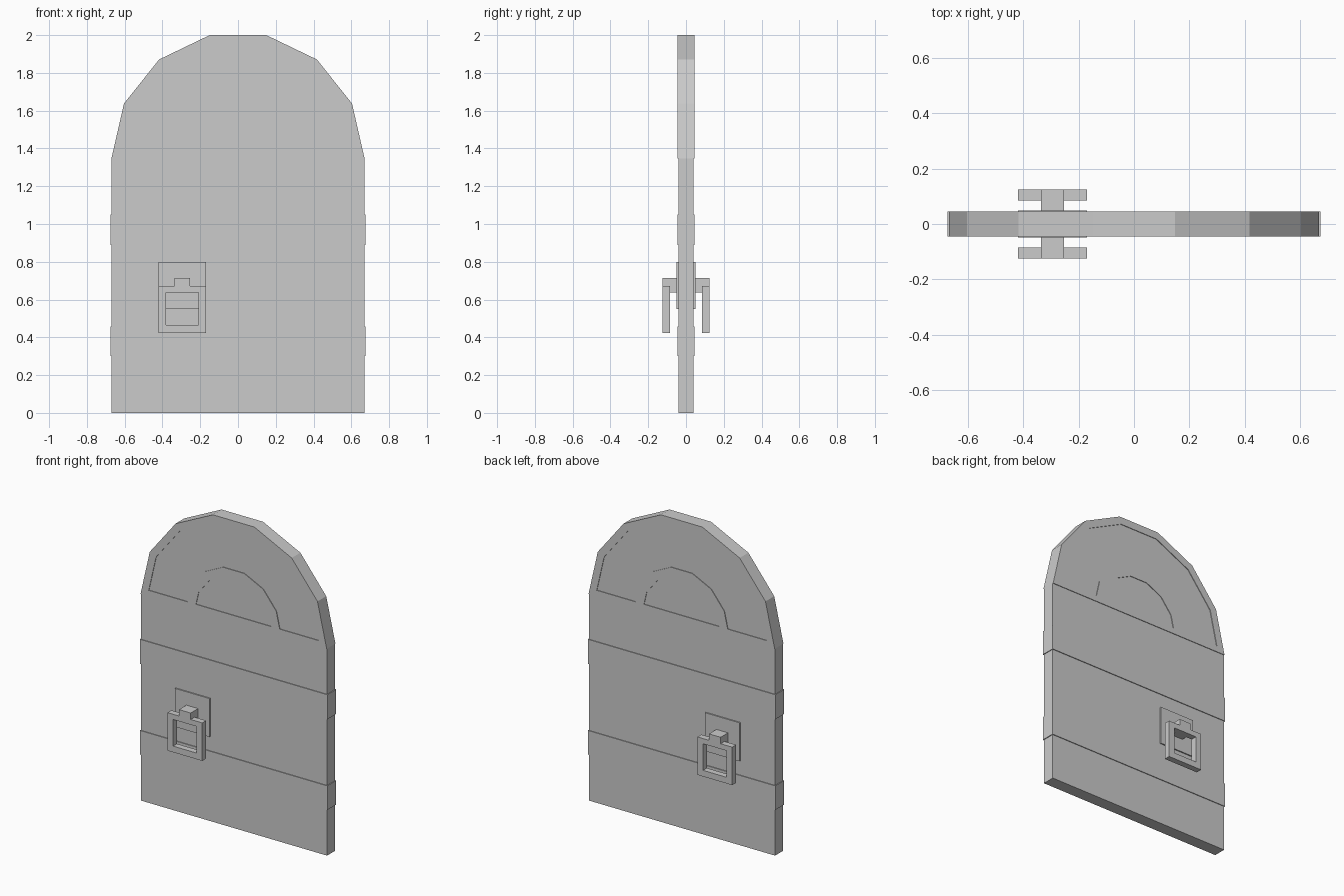
import bpy, bmesh
from math import sin, cos, pi
from mathutils import Matrix

cube = bpy.data.objects.get("Cube")
if cube:
    bpy.data.objects.remove(cube, do_unlink=True)

# One plain grey for the whole door
GREY = (0.6, 0.6, 0.6, 1)
mat = bpy.data.materials.new("plain_grey")
mat.use_nodes = True
mat.diffuse_color = GREY
mat.node_tree.nodes["Principled BSDF"].inputs["Base Color"].default_value = GREY

RADIUS, SPRING, SILL = 0.67, 1.347, 1.385
SEGMENTS = 7
BODY, TRIM = 0.041, 0.045      # half depths


def arc(r, base=SPRING):
    """Faceted half circle from right to left, cut off level at base."""
    pts = [(r * cos(pi * i / SEGMENTS), SPRING + r * sin(pi * i / SEGMENTS))
           for i in range(SEGMENTS + 1)]
    (x0, z0), (x1, z1) = pts[:2]
    x = x0 + (x1 - x0) * (base - z0) / (z1 - z0)
    return [(x, base)] + pts[1:-1] + [(-x, base)]


def rect(x0, x1, z0, z1):
    return [(x0, z0), (x1, z0), (x1, z1), (x0, z1)]


def slab(name, loops, y0, y1):
    """Extrude a front outline, with optional holes, from y0 to y1."""
    curve = bpy.data.curves.new(name, "CURVE")
    curve.dimensions, curve.fill_mode = "2D", "BOTH"
    curve.extrude = abs(y1 - y0) / 2
    for loop in loops:
        spline = curve.splines.new("POLY")
        spline.points.add(len(loop) - 1)
        for point, (x, z) in zip(spline.points, loop):
            point.co = (x, z, 0, 1)
        spline.use_cyclic_u = True
    temp = bpy.data.objects.new(name + "_outline", curve)
    mesh = bpy.data.meshes.new_from_object(temp)
    bpy.data.objects.remove(temp)
    bpy.data.curves.remove(curve)
    mesh.transform(Matrix.Translation((0, (y0 + y1) / 2, 0)) @ Matrix.Rotation(pi / 2, 4, "X"))
    bm = bmesh.new()
    bm.from_mesh(mesh)
    bmesh.ops.remove_doubles(bm, verts=bm.verts, dist=1e-5)
    bmesh.ops.recalc_face_normals(bm, faces=bm.faces)
    bm.to_mesh(mesh)
    bm.free()
    mesh.name = name
    mesh.materials.clear()
    mesh.materials.append(mat)
    for poly in mesh.polygons:
        poly.use_smooth = False
    obj = bpy.data.objects.new(name, mesh)
    bpy.context.scene.collection.objects.link(obj)
    return obj


# Door leaf
slab("door_leaf", [[(-RADIUS, 0), (RADIUS, 0)] + arc(RADIUS)], -BODY, BODY)

# Straps wrapping around the leaf
for name, z0, z1 in (("lower_strap", 0.30, 0.457), ("upper_strap", 0.89, 1.05)):
    slab(name, [rect(-0.675, 0.675, z0, z1)], -0.046, 0.046)

# Arched window trim, with an outer half-ring pane and an inner half-round pane
outer_pane = arc(0.62, SILL) + arc(0.34, SILL)[::-1]
inner_pane = arc(0.28, SILL)

# Handle outline: square ring with a tab on top
cx = -0.295
ring = [(cx - 0.125, 0.424), (cx + 0.125, 0.424), (cx + 0.125, 0.671),
        (cx + 0.042, 0.671), (cx + 0.042, 0.713), (cx - 0.042, 0.713),
        (cx - 0.042, 0.671), (cx - 0.125, 0.671)]
ring_hole = rect(cx - 0.085, cx + 0.085, 0.464, 0.637)

for side, s in (("front", -1), ("back", 1)):
    slab(side + "_window_trim", [arc(RADIUS), outer_pane, inner_pane], s * BODY, s * TRIM)
    slab(side + "_handle_plate", [rect(cx - 0.125, cx + 0.125, 0.55, 0.80)], s * BODY, s * 0.049)
    slab(side + "_handle_stem", [rect(cx - 0.042, cx + 0.042, 0.637, 0.713)], s * BODY, s * 0.085)
    slab(side + "_handle_ring", [ring, ring_hole], s * 0.085, s * 0.125)
